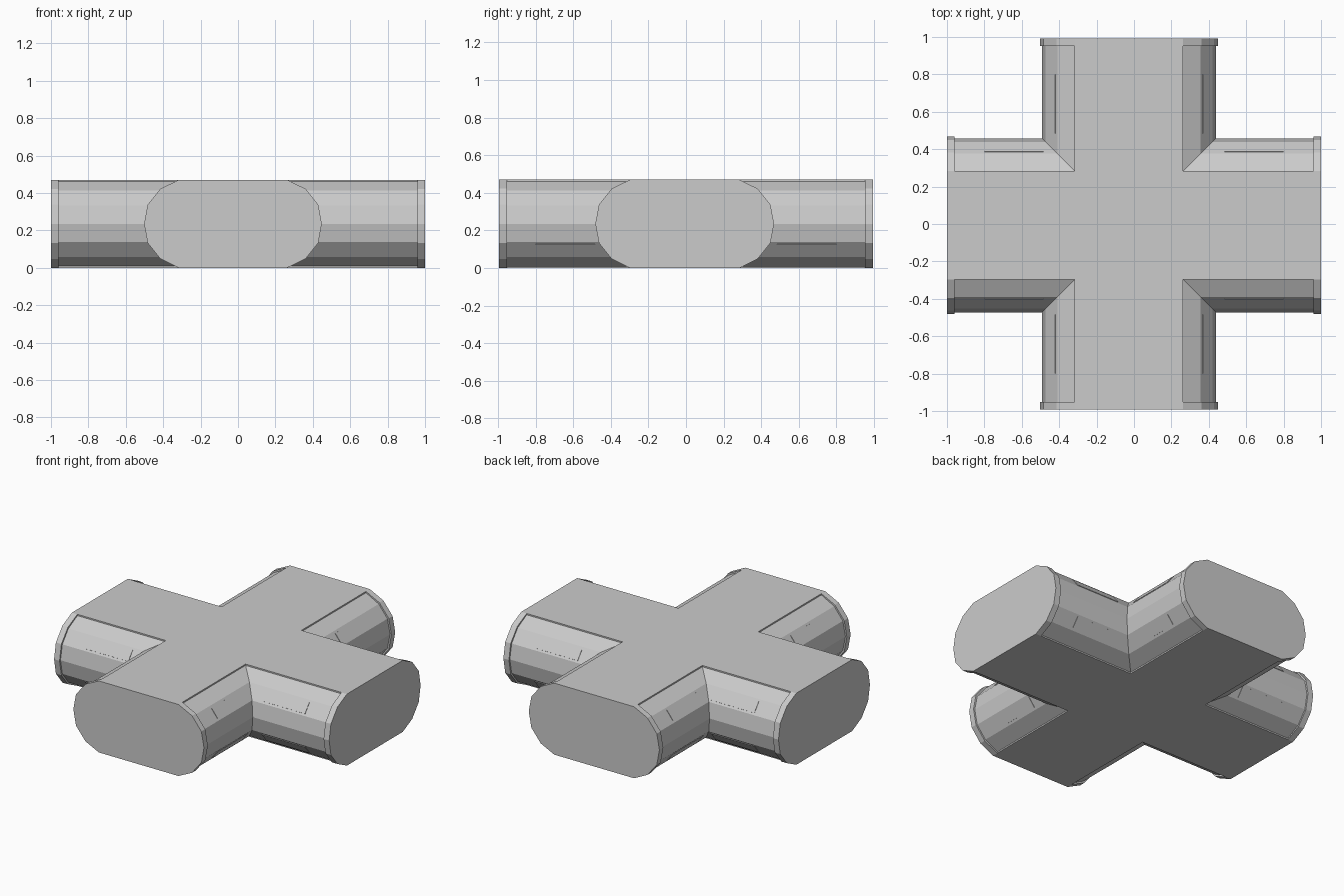
import bpy, bmesh
from mathutils import Vector

if "Cube" in bpy.data.objects:
    bpy.data.objects.remove(bpy.data.objects["Cube"])

CX, CY, MID = -0.027, -0.007, 0.235      # crossing centre, mid height
END = {0: 1.0, 1: 0.993}                 # arm reach along x and y
FLAT = 0.29                              # half width of floor and roof


def half_profile(upper):
    """Mirror the upper quarter (half width, height) to the lower one."""
    return [(w, 2 * MID - z) for w, z in reversed(upper[1:])] + upper


WALL = half_profile([(0.465, MID), (0.446, 0.332), (0.383, 0.412), (FLAT, 0.461)])
RIM = half_profile([(0.475, MID), (0.456, 0.337), (0.388, 0.422), (FLAT, 0.47)])


def make(name, verts, faces, ref):
    """Mesh object whose faces all point away from ref."""
    bm = bmesh.new()
    vs = [bm.verts.new(v) for v in verts]
    for f in faces:
        bm.faces.new([vs[i] for i in f])
    bm.normal_update()
    for f in bm.faces:
        if f.normal.dot(f.calc_center_median() - Vector(ref)) < 0:
            f.normal_flip()
    me = bpy.data.meshes.new(name)
    bm.to_mesh(me)
    bm.free()
    ob = bpy.data.objects.new(name, me)
    bpy.context.collection.objects.link(ob)


def loft(rings, closed):
    """Quads between equal-length rings of points."""
    n = len(rings[0])
    faces = []
    for r in range(len(rings) - 1):
        for i in range(n if closed else n - 1):
            j = (i + 1) % n
            faces.append((r * n + i, r * n + j, (r + 1) * n + j, (r + 1) * n + i))
    return [p for ring in rings for p in ring], faces


def place(axis, side, along, across, z):
    """Point on an arm: absolute distance along, offset across from centre."""
    if axis == 0:
        return (side * along, CY + across, z)
    return (CX + across, side * along, z)


# Faceted walls turning the four inner corners with a mitre
for sx in (-1, 1):
    for sy in (-1, 1):
        rings = [[place(0, sx, END[0] - 0.02, sy * w, z) for w, z in WALL],
                 [(CX + sx * w, CY + sy * w, z) for w, z in WALL],
                 [place(1, sy, END[1] - 0.02, sx * w, z) for w, z in WALL]]
        make("corner_wall", *loft(rings, False), (CX, CY, MID))

# Cross-shaped roof and floor plates with a thin step at the edge
X, Y, F = END[0], END[1], FLAT
cross = [(X, CY - F), (X, CY + F), (CX + F, CY + F), (CX + F, Y), (CX - F, Y),
         (CX - F, CY + F), (-X, CY + F), (-X, CY - F), (CX - F, CY - F),
         (CX - F, -Y), (CX + F, -Y), (CX + F, CY - F)]
for name, inner, outer in (("roof_plate", 0.461, 0.47), ("floor_plate", 0.009, 0.0)):
    verts, faces = loft([[(x, y, z) for x, y in cross] for z in (inner, outer)], True)
    n = len(cross)
    i = n  # split the outer face into the long strip and two stubs
    faces += [tuple(i + k for k in (0, 1, 2, 5, 6, 7, 8, 11)),
              tuple(i + k for k in (2, 3, 4, 5)), tuple(i + k for k in (8, 9, 10, 11))]
    make(name, verts, faces, (CX, CY, MID))

# Closed end collars and raised wall panels on each arm
(w1, z1), (w2, z2) = WALL[4], WALL[5]
nrm = Vector((z2 - z1, w1 - w2)).normalized()
for axis in (0, 1):
    for side in (-1, 1):
        full = [p + [(-w, z) for w, z in reversed(p)] for p in (WALL, RIM)]
        back, tip = END[axis] - 0.04, END[axis]
        rings = [[place(axis, side, d, w, z) for w, z in prof]
                 for d, prof in ((back, full[0]), (back, full[1]), (tip, full[1]))]
        verts, faces = loft(rings, True)
        n = len(full[0])
        faces.append(tuple(range(2 * n, 3 * n)))
        make("end_collar", verts, faces, place(axis, side, tip - 0.02, 0, MID))

        for flank in (-1, 1):
            for low in (False, True):
                def panel_ring(h):
                    pts = []
                    for along, t in ((0.485, 0.13), (0.80, 0.13), (0.80, 0.85), (0.485, 0.85)):
                        w = w1 + (w2 - w1) * t + nrm.x * h
                        z = z1 + (z2 - z1) * t + nrm.y * h
                        pts.append(place(axis, side, along, flank * w, 2 * MID - z if low else z))
                    return pts
                rings = [panel_ring(-0.002), panel_ring(0.003)]
                verts, faces = loft(rings, True)
                ref = sum((Vector(v) for v in verts), Vector()) / 8
                make("wall_panel", verts, faces + [(0, 1, 2, 3), (4, 5, 6, 7)], ref)
